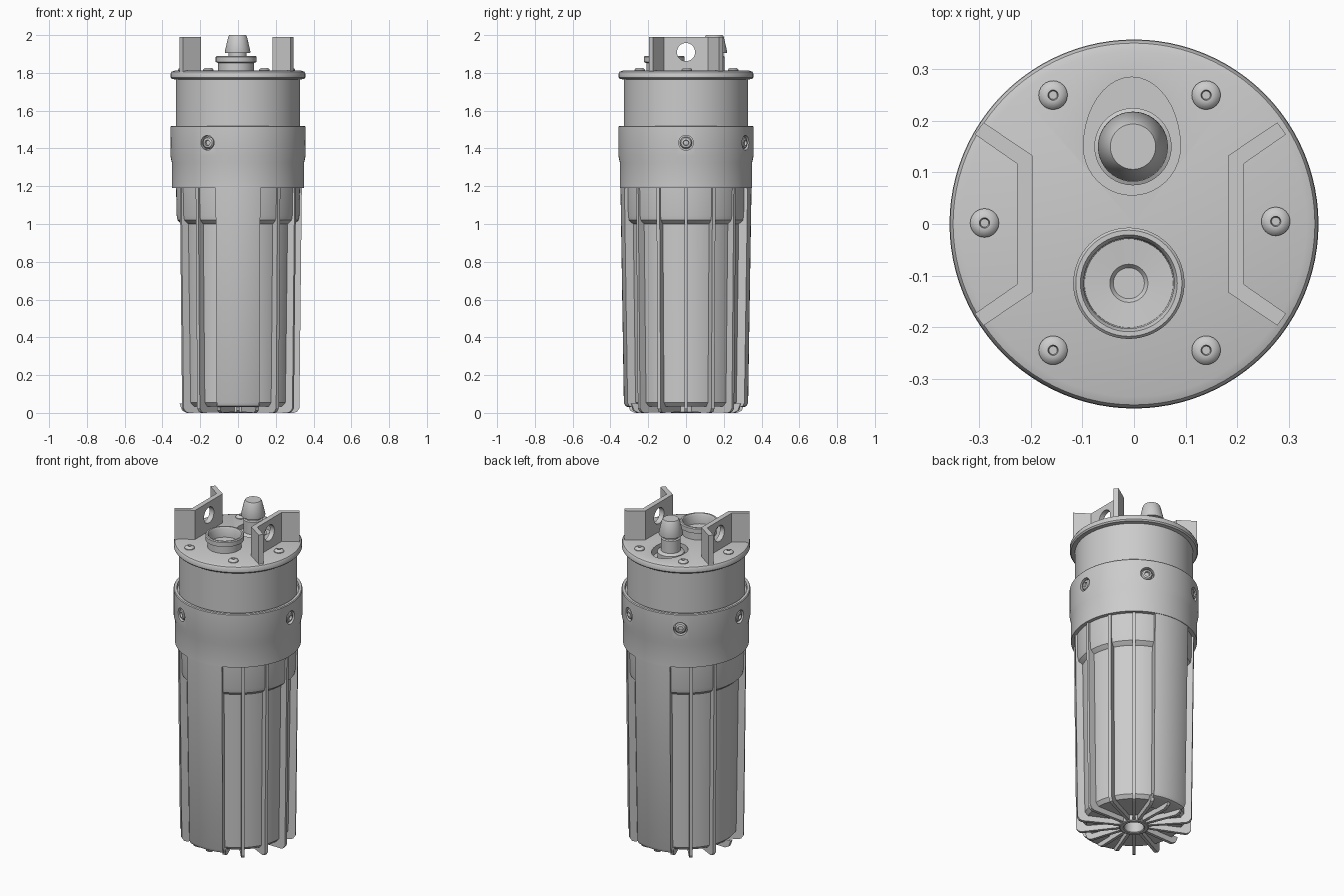
import bpy, bmesh
from math import sin, cos, pi, radians
from mathutils import Matrix

if "Cube" in bpy.data.objects:
    bpy.data.objects.remove(bpy.data.objects["Cube"])

T = Matrix.Translation


def R(deg, axis):
    return Matrix.Rotation(radians(deg), 4, axis)


def finish(name, bm, mat):
    bmesh.ops.remove_doubles(bm, verts=bm.verts, dist=1e-5)
    bmesh.ops.recalc_face_normals(bm, faces=bm.faces)
    bm.transform(mat)
    me = bpy.data.meshes.new(name)
    bm.to_mesh(me)
    bm.free()
    ob = bpy.data.objects.new(name, me)
    bpy.context.collection.objects.link(ob)
    return ob


def lathe(name, prof, seg=72, a0=0, a1=360, mat=Matrix()):
    """Revolve a closed (r, z) outline about z, fully or through an arc."""
    bm = bmesh.new()
    full = a1 - a0 == 360
    rings = []
    for i in range(seg if full else seg + 1):
        a = radians(a0 + (a1 - a0) * i / seg)
        rings.append([bm.verts.new((r * cos(a), r * sin(a), z)) for r, z in prof])
    n = len(prof)
    for i in range(seg):
        p, q = rings[i], rings[(i + 1) % len(rings)]
        for j in range(n):
            k = (j + 1) % n
            if prof[j][0] > 0 or prof[k][0] > 0:
                bm.faces.new((p[j], q[j], q[k], p[k]))
    if not full:
        bm.faces.new(rings[0])
        bm.faces.new(rings[-1])
    return finish(name, bm, mat)


def prism(name, pts, z0, z1, mat=Matrix(), round_ends=0):
    """Extrude a flat outline; optionally round the top corners of the y ends."""
    bm = bmesh.new()
    lo = [bm.verts.new((x, y, z0)) for x, y in pts]
    hi = [bm.verts.new((x, y, z1)) for x, y in pts]
    bm.faces.new(lo)
    bm.faces.new(hi)
    for i in range(len(pts)):
        j = (i + 1) % len(pts)
        bm.faces.new((lo[i], lo[j], hi[j], hi[i]))
    if round_ends:
        ends = [e for e in bm.edges if all(v.co.z == z1 and abs(v.co.y) > .16 for v in e.verts)]
        bmesh.ops.bevel(bm, geom=ends, offset=round_ends, segments=5, profile=.5, affect='EDGES')
    return finish(name, bm, mat)


def cut(target, cutter):
    m = target.modifiers.new("cut", 'BOOLEAN')
    m.operation, m.solver, m.object = 'DIFFERENCE', 'EXACT', cutter
    bpy.context.view_layer.objects.active = target
    bpy.ops.object.modifier_apply(modifier=m.name)
    bpy.data.objects.remove(cutter)


# Sump core with the wider shoulder under the collar
lathe("sump_core", [(0, .10), (.055, .10), (.055, .035), (.265, .035), (.284, .055),
                    (.297, 1.0), (.305, 1.006), (.32, 1.02), (.325, 1.045), (.328, 1.2), (0, 1.2)])

# Smooth full-radius panels, front and back
for name, a in (("front_panel", -90), ("back_panel", 90)):
    lathe(name, [(.2, .03), (.305, .03), (.32, .036), (.329, .055), (.347, 1.2), (.2, 1.2)],
          16, a - 20, a + 20)

# Ribs running down the side and under the base
rib = [(.07, .05), (.07, .006), (.295, 0), (.312, .006), (.325, .025), (.338, 1.2), (.28, 1.2), (.265, .05)]
for i, a in enumerate((-50, -26, 0, 26, 50, 130, 154, 206, 230)):
    prism(f"side_rib_{i}", rib, -.009, .009, R(a, 'Z') @ R(90, 'X'))
base_rib = [(.07, .05), (.07, .006), (.27, 0), (.295, .012), (.31, .05)]
for i, a in enumerate((-110, -90, -70, 70, 90, 110, 180)):
    prism(f"base_rib_{i}", base_rib, -.009, .009, R(a, 'Z') @ R(90, 'X'))
lathe("base_ring", [(.055, .05), (.055, .004), (.06, 0), (.078, 0), (.083, .004), (.083, .05)], 40)

# Collar with recessed side screws
collar = lathe("collar", [(.3, 1.19), (.35, 1.19), (.35, 1.325), (.358, 1.36), (.358, 1.515),
                          (.354, 1.52), (.339, 1.52), (.337, 1.5), (.3, 1.5)], 96)
for i, a in enumerate((0, 62, 120, 182, 243)):
    m = T((0, 0, 1.43)) @ R(a, 'Z') @ R(90, 'Y')
    cut(collar, lathe("bore", [(0, .332), (.039, .332), (.039, .4), (0, .4)], 32, mat=m))
    lathe(f"side_screw_{i}", [(0, .325), (.032, .325), (.032, .346), (.026, .354), (.015, .357),
                              (.013, .345), (0, .345)], 24, mat=m)

# Top cap with flange and egg-shaped pocket
cap = lathe("top_cap", [(0, 1.48), (.328, 1.48), (.328, 1.765), (.35, 1.768), (.357, 1.776),
                        (.357, 1.796), (.351, 1.806), (.335, 1.812), (0, 1.812)], 96)
egg = [(.094 * cos(t), .15 + .094 * sin(t)) for t in (pi + pi * i / 20 for i in range(21))]
egg += [(.094 * cos(t), .15 + .135 * sin(t)) for t in (pi * i / 20 for i in range(1, 20))]
cut(cap, prism("pocket", [(x - .004, y) for x, y in egg], 1.765, 1.9))

# Cable post standing in the pocket
lathe("cable_post", [(0, 1.75), (.075, 1.75), (.075, 1.80), (.055, 1.81), (.055, 1.885), (.048, 1.89),
                     (.048, 1.905), (.066, 1.905), (.068, 1.912), (.050, 1.99), (.044, 2.0), (0, 2.0)],
      40, mat=T((-.002, .15, 0)))

# Hollow threaded outlet port
lathe("outlet_port", [(0, 1.80), (.095, 1.80), (.095, 1.852), (.108, 1.858), (.108, 1.885), (.103, 1.89),
                      (.094, 1.89), (.088, 1.88), (.086, 1.828), (.037, 1.824), (.03, 1.815), (0, 1.815)],
      56, mat=T((-.01, -.115, 0)))

# Angled lifting lugs with a rope hole
half = [(.285, .197), (.19, .133), (.22, .117), (.302, .174)]
outline = [half[0], half[1], (.19, -.133), (.285, -.197), (.302, -.174), (.22, -.117), half[2], half[3]]
for name, s in (("left_lug", -1), ("right_lug", 1)):
    lug = prism(name, [(s * x - .007, y) for x, y in outline], 1.80, 1.99, round_ends=.03)
    cut(lug, lathe("hole", [(0, .1), (.048, .1), (.048, .4), (0, .4)], 32,
                   mat=T((0, 0, 1.91)) @ R(90 * s, 'Y')))

# Domed cap screws
for i, (x, y) in enumerate(((-.29, .002), (.275, .005), (-.157, .25), (.14, .25), (-.157, -.245), (.14, -.245))):
    lathe(f"top_screw_{i}", [(0, 1.80), (.028, 1.80), (.028, 1.816), (.023, 1.823), (.014, 1.827),
                             (.01, 1.827), (.008, 1.816), (0, 1.816)], 24, mat=T((x, y, 0)))

# Smooth shading with crisp edges
bpy.ops.object.select_all(action='SELECT')
bpy.context.view_layer.objects.active = cap
bpy.ops.object.shade_smooth_by_angle(angle=radians(32))
